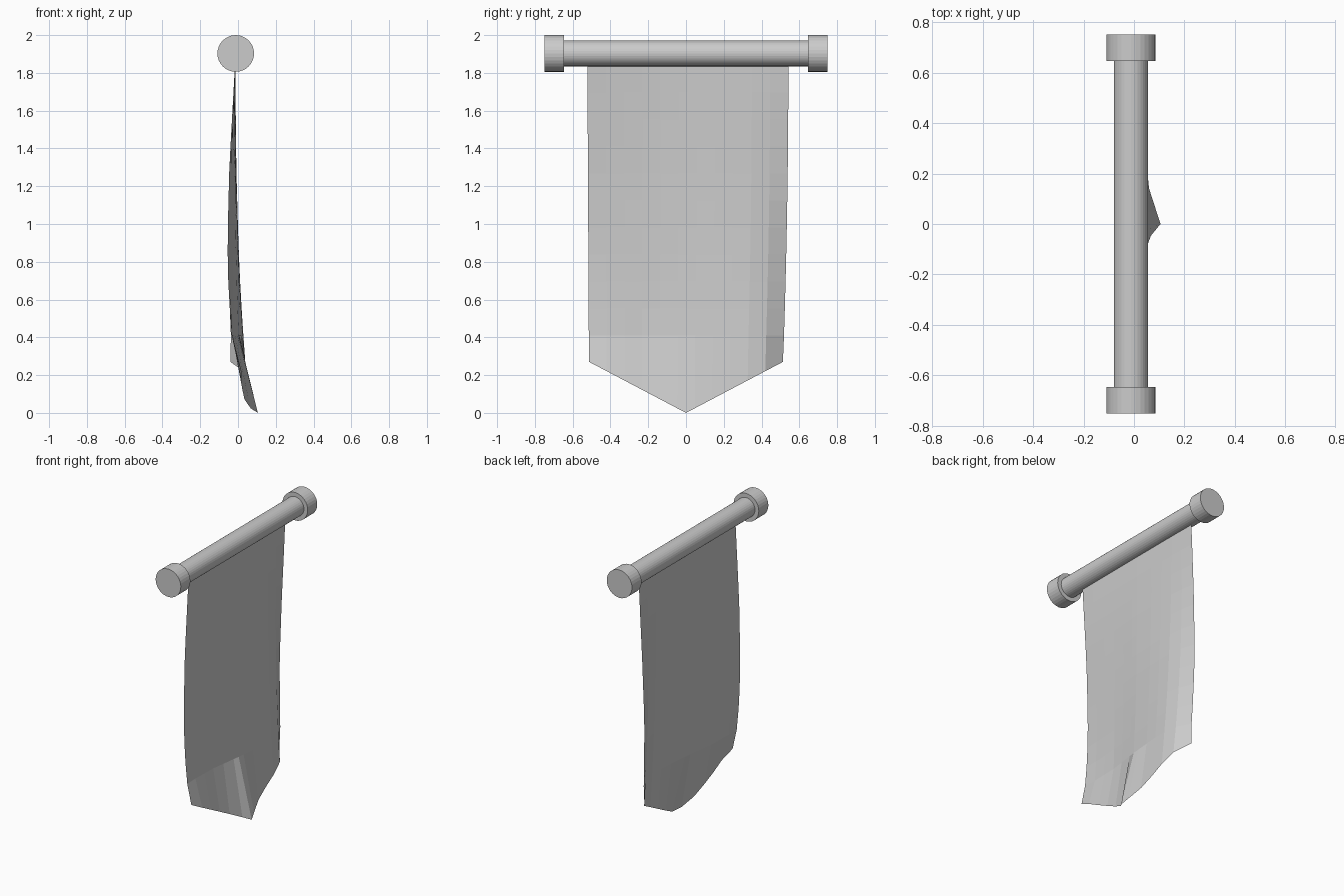
import bpy, bmesh, math

if "Cube" in bpy.data.objects:
    bpy.data.objects.remove(bpy.data.objects["Cube"])

ROD_X, ROD_Z = -0.012, 1.903


def cylinder(name, radius, length, y):
    bpy.ops.mesh.primitive_cylinder_add(vertices=32, radius=radius, depth=length,
                                        location=(ROD_X, y, ROD_Z),
                                        rotation=(math.pi / 2, 0, 0))
    bpy.context.object.name = name


def lerp(points, t):
    """Piecewise linear lookup in a list of (t, value) pairs sorted by t."""
    if t <= points[0][0]:
        return points[0][1]
    for (a, va), (b, vb) in zip(points, points[1:]):
        if t <= b:
            return va + (vb - va) * (t - a) / (b - a)
    return points[-1][1]


# Rod and its two end caps
cylinder("hanging_rod", 0.068, 1.34, 0)
for side, label in ((-1, "left"), (1, "right")):
    cylinder(f"rod_cap_{label}", 0.097, 0.105, side * 0.6975)

# Folds of the cloth: x across the width at a few heights
STATIONS = (-0.52, -0.42, -0.23, -0.1, 0.0, 0.2, 0.36, 0.43, 0.53)
FOLDS = {
    0.41: (-0.030, -0.033, -0.028, -0.010, 0.004, 0.022, 0.030, 0.012, -0.044),
    0.62: (-0.050, -0.046, -0.034, -0.020, -0.005, 0.012, 0.015, 0.000, -0.048),
    0.90: (-0.056, -0.050, -0.035, -0.024, -0.012, 0.002, 0.002, -0.010, -0.051),
    1.30: (-0.046, -0.040, -0.030, -0.022, -0.015, -0.008, -0.011, -0.018, -0.040),
    1.86: (-0.015,) * 9,
}
# Flicked-out pointed hem: x across the width
HEM = [(-0.51, 0.0), (-0.42, 0.018), (-0.3, 0.018), (-0.2, 0.026), (-0.13, 0.035),
       (-0.07, 0.055), (-0.03, 0.075), (0.0, 0.105), (0.155, 0.055), (0.28, 0.047),
       (0.4, 0.043), (0.513, -0.04)]


def cloth_x(y, z):
    return lerp([(h, lerp(list(zip(STATIONS, row)), y)) for h, row in FOLDS.items()], z)


# Cloth panel: eleven columns plus a centre line that runs to the point
us = sorted([-1 + 2 * i / 11 for i in range(12)] + [0.0])
zs = [1.86] + [1.84 - 0.143 * i for i in range(1, 11)]
bm = bmesh.new()
grid = []
for z in zs:
    k = (1.84 - z) / 1.57
    left, right = -0.522 + 0.008 * k, 0.542 - 0.028 * k * k
    centre = (left + right) / 2
    row = []
    for u in us:
        y = centre + u * (right - left) / 2
        row.append(bm.verts.new((cloth_x(y, z), y, z)))
    grid.append(row)
# Hem row follows the V shape
grid.append([bm.verts.new((lerp(HEM, 0.513 * u), 0.513 * u, 0.27 * abs(u))) for u in us])
for a, b in zip(grid, grid[1:]):
    for i in range(len(us) - 1):
        bm.faces.new((a[i], b[i], b[i + 1], a[i + 1]))
mesh = bpy.data.meshes.new("cloth_panel")
bm.to_mesh(mesh)
bm.free()
bpy.context.collection.objects.link(bpy.data.objects.new("cloth_panel", mesh))
